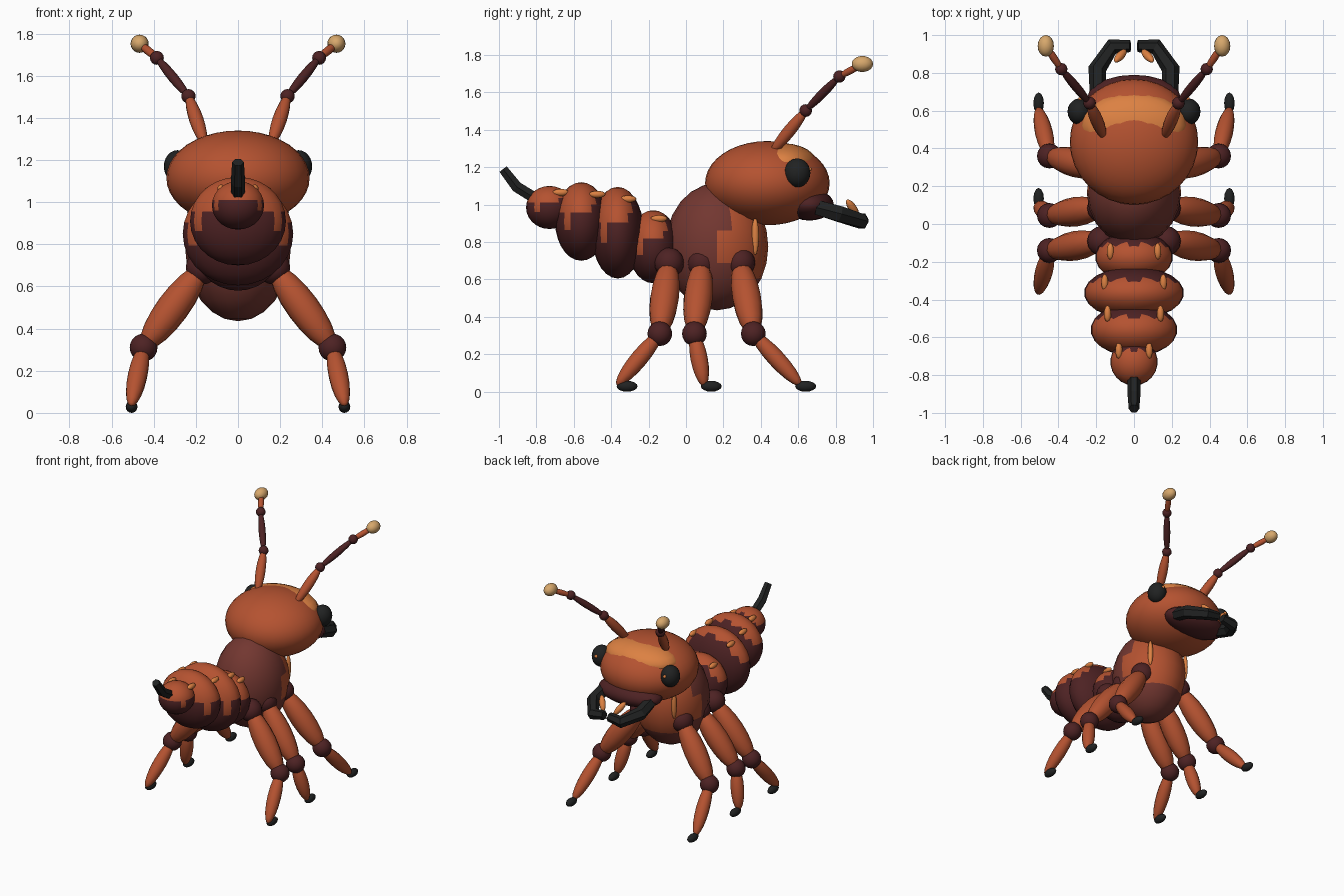
import bpy, bmesh, math
from mathutils import Vector, Matrix

if "Cube" in bpy.data.objects:
    bpy.data.objects.remove(bpy.data.objects["Cube"])


def material(name, rgb):
    m = bpy.data.materials.new(name)
    m.diffuse_color = (*rgb, 1)
    m.use_nodes = True
    m.node_tree.nodes["Principled BSDF"].inputs["Base Color"].default_value = m.diffuse_color
    return m


ORANGE = material("rust orange", (0.46, 0.085, 0.03))
MAROON = material("dark maroon", (0.075, 0.016, 0.017))
BROWN = material("red brown", (0.17, 0.038, 0.03))
BLACK = material("near black", (0.015, 0.016, 0.016))
TAN = material("tan", (0.68, 0.39, 0.15))
AMBER = material("light amber", (0.72, 0.22, 0.055))


def finish(name, bm, mats):
    me = bpy.data.meshes.new(name)
    bm.to_mesh(me)
    bm.free()
    ob = bpy.data.objects.new(name, me)
    bpy.context.collection.objects.link(ob)
    for m in mats:
        me.materials.append(m)
    return ob


def ellipsoid(name, loc, rad, mats, rule=None, seg=20, rings=12, rot=None):
    """Sphere scaled to radii; rule(unit position) picks the material index."""
    bm = bmesh.new()
    bmesh.ops.create_uvsphere(bm, u_segments=seg, v_segments=rings, radius=1)
    for f in bm.faces:
        f.smooth = True
        if rule:
            f.material_index = int(rule(f.calc_center_median()))
    mat = Matrix.Translation(loc)
    if rot:
        mat = mat @ rot
    bm.transform(mat @ Matrix.Diagonal((*rad, 1)))
    return finish(name, bm, mats if isinstance(mats, (list, tuple)) else [mats])


def spindle(name, a, b, r, mat, over=0.0, seg=12):
    """Long ellipsoid running from a to b."""
    a, b = Vector(a), Vector(b)
    d = b - a
    rot = d.to_track_quat('Z', 'Y').to_matrix().to_4x4()
    return ellipsoid(name, (a + b) / 2, (r, r, d.length / 2 + over), mat,
                     seg=seg, rings=10, rot=rot)


def tube(name, pts, radii, mat, sides=6):
    """Flat-sided tube through points, with mitred joints and capped ends."""
    bm = bmesh.new()
    pts = [Vector(p) for p in pts]
    loops = []
    for i, p in enumerate(pts):
        d0 = (p - pts[max(i - 1, 0)]).normalized()
        d1 = (pts[min(i + 1, len(pts) - 1)] - p).normalized()
        t = (d0 + d1).normalized()
        ref = Vector((0, 0, 1)) if abs(t.z) < 0.9 else Vector((0, 1, 0))
        u = t.cross(ref).normalized()
        v = u.cross(t)
        loops.append([bm.verts.new(p + radii[i] * (
            u * math.cos(k * math.tau / sides) + v * math.sin(k * math.tau / sides)))
            for k in range(sides)])
    for la, lb in zip(loops, loops[1:]):
        for k in range(sides):
            j = (k + 1) % sides
            bm.faces.new((la[k], la[j], lb[j], lb[k]))
    bm.faces.new(loops[0])
    bm.faces.new(loops[-1])
    bmesh.ops.recalc_face_normals(bm, faces=bm.faces)
    return finish(name, bm, [mat])


# head, brow plate and mouth
ellipsoid("head", (0, 0.435, 1.115), (0.34, 0.333, 0.225), ORANGE, seg=32, rings=20)
ellipsoid("brow_plate", (0, 0.52, 1.22), (0.28, 0.18, 0.108), AMBER)
ellipsoid("mouth", (0, 0.66, 1.0), (0.25, 0.13, 0.085), MAROON)

# thorax with an orange chest at the upper front
ellipsoid("thorax", (0, 0.165, 0.775), (0.25, 0.275, 0.34), [BROWN, ORANGE],
          rule=lambda c: c.y > 0.15 and c.z > -0.4)


# abdomen segments: orange saddle over a dark base, with short drips at the rear
def saddle(c):
    return (c.z > 0.15 and c.y < 0.5) or (c.z > -0.25 and -0.7 < c.y < -0.4)


segments = [(-0.175, 0.775, 0.205, 0.135, 0.195), (-0.365, 0.85, 0.265, 0.14, 0.245),
            (-0.56, 0.91, 0.23, 0.14, 0.21), (-0.73, 0.985, 0.125, 0.125, 0.115)]
for i, (y, z, rx, ry, rz) in enumerate(segments):
    ellipsoid(f"abdomen_segment_{i + 1}", (0, y, z), (rx, ry, rz),
              [MAROON, ORANGE], rule=saddle, seg=22, rings=14)

# curved stinger
tube("stinger", [(0, -0.80, 1.03), (0, -0.905, 1.095), (0, -0.978, 1.19)],
     [0.034, 0.034, 0.028], BLACK)

# mirrored parts
for side, s in (("right", 1), ("left", -1)):
    def P(x, y, z):
        return Vector((s * x, y, z))

    # eye with a small glint
    ellipsoid(f"eye_{side}", P(0.287, 0.595, 1.17), (0.065, 0.07, 0.077), BLACK)
    ellipsoid(f"eye_glint_{side}", P(0.285, 0.66, 1.19), (0.012, 0.012, 0.012),
              AMBER, seg=8, rings=6)

    # mandible and its tooth
    tube(f"mandible_{side}", [P(0.19, 0.70, 0.985), P(0.195, 0.82, 0.95),
                              P(0.115, 0.94, 0.91), P(0.02, 0.942, 0.925)],
         [0.045, 0.048, 0.042, 0.032], BLACK)
    spindle(f"mandible_tooth_{side}", P(0.10, 0.86, 1.025), P(0.045, 0.92, 0.94),
            0.022, AMBER)

    # antenna
    a, b, c, d = (P(0.16, 0.46, 1.28), P(0.235, 0.64, 1.503),
                  P(0.385, 0.82, 1.685), P(0.467, 0.943, 1.752))
    spindle(f"antenna_base_{side}", a, b, 0.034, ORANGE, 0.01)
    ellipsoid(f"antenna_joint_low_{side}", b, (0.034,) * 3, MAROON, seg=12, rings=8)
    spindle(f"antenna_middle_{side}", b, c, 0.024, MAROON, 0.01)
    ellipsoid(f"antenna_joint_high_{side}", c, (0.033,) * 3, MAROON, seg=12, rings=8)
    spindle(f"antenna_end_{side}", c, d, 0.02, ORANGE, 0.01)
    ellipsoid(f"antenna_tip_{side}", d, (0.043, 0.057, 0.043), TAN, seg=16, rings=10)

    # chest stripe and the marks along the back
    ellipsoid(f"chest_stripe_{side}", P(0.16, 0.37, 0.83), (0.018, 0.02, 0.1),
              AMBER, seg=10, rings=8)
    for i, (x, y, z) in enumerate([(0.125, -0.145, 0.925), (0.155, -0.31, 1.03),
                                   (0.14, -0.475, 1.055), (0.08, -0.67, 1.065)]):
        ellipsoid(f"back_mark_{i + 1}_{side}", P(x, y, z), (0.019, 0.045, 0.019),
                  AMBER, seg=10, rings=8)

    # legs: hip y, knee y, ankle y, foot y
    for pos, (hy, ky, ay, fy) in {"rear": (-0.09, -0.14, -0.36, -0.315),
                                  "middle": (0.085, 0.045, 0.095, 0.135),
                                  "front": (0.29, 0.36, 0.605, 0.64)}.items():
        n = f"{pos}_{side}"
        hip, knee, ankle = P(0.168, hy, 0.69), P(0.448, ky, 0.31), P(0.505, ay, 0.045)
        ellipsoid(f"hip_{n}", hip, (0.08,) * 3, MAROON, seg=16, rings=10)
        spindle(f"thigh_{n}", hip, knee, 0.078, ORANGE, 0.01)
        ellipsoid(f"knee_{n}", knee, (0.066,) * 3, MAROON, seg=16, rings=10)
        spindle(f"shin_{n}", knee, ankle, 0.047, ORANGE, 0.015)
        ellipsoid(f"foot_{n}", P(0.505, fy, 0.029), (0.028, 0.056, 0.029), BLACK,
                  seg=12, rings=8)
